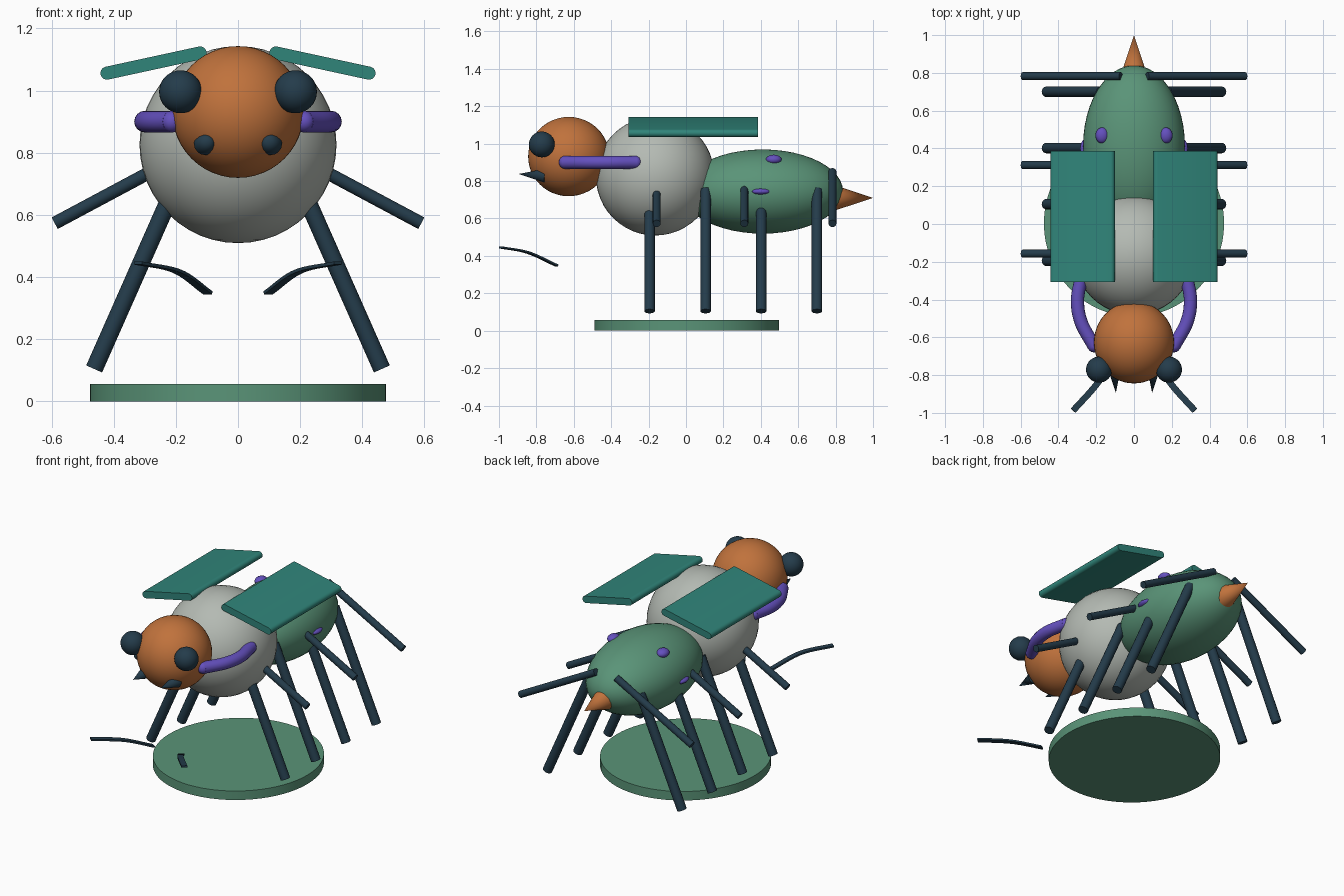
import bpy, bmesh, math
from mathutils import Vector

if "Cube" in bpy.data.objects:
    bpy.data.objects.remove(bpy.data.objects["Cube"])


def material(name, hex_code):
    def lin(c):
        return c / 12.92 if c <= 0.04045 else ((c + 0.055) / 1.055) ** 2.4
    m = bpy.data.materials.new(name)
    rgb = [lin(int(hex_code[i:i + 2], 16) / 255) for i in (0, 2, 4)]
    m.diffuse_color = (*rgb, 1)
    m.use_nodes = True
    m.node_tree.nodes["Principled BSDF"].inputs["Base Color"].default_value = m.diffuse_color
    return m


ORANGE = material("orange", "C0723C")
GREY = material("pale grey", "B4BAB3")
GREEN = material("green", "5A9478")
TEAL = material("teal", "30857A")
NAVY = material("dark navy", "243C4B")
PURPLE = material("purple", "6450BE")


def finish(name, mat, angle=35):
    ob = bpy.context.object
    ob.name = name
    ob.data.materials.append(mat)
    bpy.ops.object.shade_smooth_by_angle(angle=math.radians(angle))
    return ob


def ball(name, mat, loc, radii, seg=48):
    bpy.ops.mesh.primitive_uv_sphere_add(segments=seg, ring_count=seg // 2, location=loc)
    bpy.context.object.scale = radii
    bpy.ops.object.transform_apply(location=False, rotation=False, scale=True)
    return finish(name, mat)


def rod(name, mat, a, b, r1, r2, seg=16):
    a, b = Vector(a), Vector(b)
    bpy.ops.mesh.primitive_cone_add(vertices=seg, radius1=r1, radius2=r2,
                                    depth=(b - a).length, location=(a + b) / 2)
    bpy.context.object.rotation_euler = (b - a).to_track_quat('Z', 'Y').to_euler()
    return finish(name, mat)


def sweep(name, mat, rings):
    # skin a list of equal-sized closed rings and cap both ends
    bm = bmesh.new()
    loops = [[bm.verts.new(p) for p in ring] for ring in rings]
    n = len(loops[0])
    for p, q in zip(loops, loops[1:]):
        for i in range(n):
            bm.faces.new((p[i], p[(i + 1) % n], q[(i + 1) % n], q[i]))
    bm.faces.new(loops[0][::-1])
    bm.faces.new(loops[-1])
    bmesh.ops.recalc_face_normals(bm, faces=bm.faces)
    me = bpy.data.meshes.new(name)
    bm.to_mesh(me)
    bm.free()
    ob = bpy.data.objects.new(name, me)
    bpy.context.collection.objects.link(ob)
    bpy.ops.object.select_all(action='DESELECT')
    ob.select_set(True)
    bpy.context.view_layer.objects.active = ob
    return finish(name, mat)


def spline(points, steps=8):
    # smooth path through the points
    p = [Vector(v) for v in points]
    p = [2 * p[0] - p[1]] + p + [2 * p[-1] - p[-2]]
    out = []
    for i in range(1, len(p) - 2):
        a, b, c, d = p[i - 1:i + 3]
        for k in range(steps):
            t = k / steps
            out.append(0.5 * (2 * b + (c - a) * t + (2 * a - 5 * b + 4 * c - d) * t * t
                              + (3 * b - a - 3 * c + d) * t ** 3))
    return out + [p[-2]]


def path_rings(path, section):
    # place a (side, up) section along the path
    rings = []
    for i, c in enumerate(path):
        tan = (path[min(i + 1, len(path) - 1)] - path[max(i - 1, 0)]).normalized()
        side = tan.cross(Vector((0, 0, 1))).normalized()
        up = side.cross(tan)
        rings.append([c + side * u + up * v for u, v in section])
    return rings


# base disc
bpy.ops.mesh.primitive_cylinder_add(vertices=64, radius=1, depth=0.056, location=(0, 0.004, 0.028))
bpy.context.object.scale = (0.477, 0.494, 1)
bpy.ops.object.transform_apply(location=False, rotation=False, scale=True)
finish("base_disc", GREEN)

# body
ball("thorax", GREY, (0, -0.165, 0.826), (0.317, 0.317, 0.317))
ball("head", ORANGE, (0, -0.627, 0.931), (0.212, 0.217, 0.212))
ball("abdomen", GREEN, (0, 0.41, 0.744), (0.27, 0.43, 0.225))
rod("stinger", ORANGE, (0, 0.80, 0.71), (0, 1.0, 0.71), 0.066, 0, 24)

circle = [(0.035 * math.cos(k * math.tau / 16), 0.035 * math.sin(k * math.tau / 16))
          for k in range(16)]
ribbon = [(-0.017, -0.005), (0.017, -0.005), (0.017, 0.005), (-0.017, 0.005)]

for s, side in ((-1, "left"), (1, "right")):
    # face
    ball(f"eye_{side}", NAVY, (s * 0.185, -0.771, 0.996), (0.069, 0.069, 0.069), 32)
    rod(f"mandible_{side}", NAVY, (s * 0.105, -0.755, 0.829), (s * 0.096, -0.895, 0.838), 0.037, 0)

    # curved neck arms with rounded ends
    arm = spline([(s * 0.275, -0.27, 0.9), (s * 0.299, -0.40, 0.9),
                  (s * 0.28, -0.52, 0.9), (s * 0.212, -0.645, 0.9)])
    sweep(f"neck_arm_{side}", PURPLE, path_rings(arm, circle))
    for end, c in (("back", arm[0]), ("front", arm[-1])):
        ball(f"neck_arm_{end}_cap_{side}", PURPLE, c, (0.035,) * 3, 16)

    # loose flat feelers
    feeler = spline([(s * 0.097, -0.692, 0.349), (s * 0.195, -0.845, 0.418),
                     (s * 0.322, -0.988, 0.445)])
    sweep(f"feeler_{side}", NAVY, path_rings(feeler, ribbon))

    # wing plates with rounded long edges
    inner, outer = Vector((s * 0.122, 0, 1.121)), Vector((s * 0.422, 0, 1.056))
    d = (outer - inner).normalized()
    n = Vector((-d.z, 0, d.x))
    profile = []
    for k in range(18):
        c, a = (outer, k) if k < 9 else (inner, k - 1)
        t = -math.pi / 2 + a * math.pi / 8
        profile.append(c + 0.021 * (d * math.cos(t) + n * math.sin(t)))
    sweep(f"wing_{side}", TEAL, [[p + Vector((0, y, 0)) for p in profile] for y in (-0.308, 0.386)])

    # abdomen spots
    ball(f"top_spot_{side}", PURPLE, (s * 0.169, 0.469, 0.915), (0.035, 0.042, 0.026), 24)
    ball(f"side_spot_{side}", PURPLE, (s * 0.25, 0.40, 0.744), (0.035, 0.054, 0.018), 24)

    # long standing legs
    for i, y in enumerate((-0.195, 0.105, 0.402, 0.70)):
        rod(f"long_leg_{side}_{i + 1}", NAVY, (s * 0.175, y, 0.755), (s * 0.463, y, 0.104), 0.028, 0.028)

    # thin side legs
    for i, y in enumerate((-0.157, 0.312, 0.783)):
        rod(f"thin_leg_{side}_{i + 1}", NAVY, (s * 0.07, y, 0.851), (s * 0.59, y, 0.573), 0.021, 0.021)
